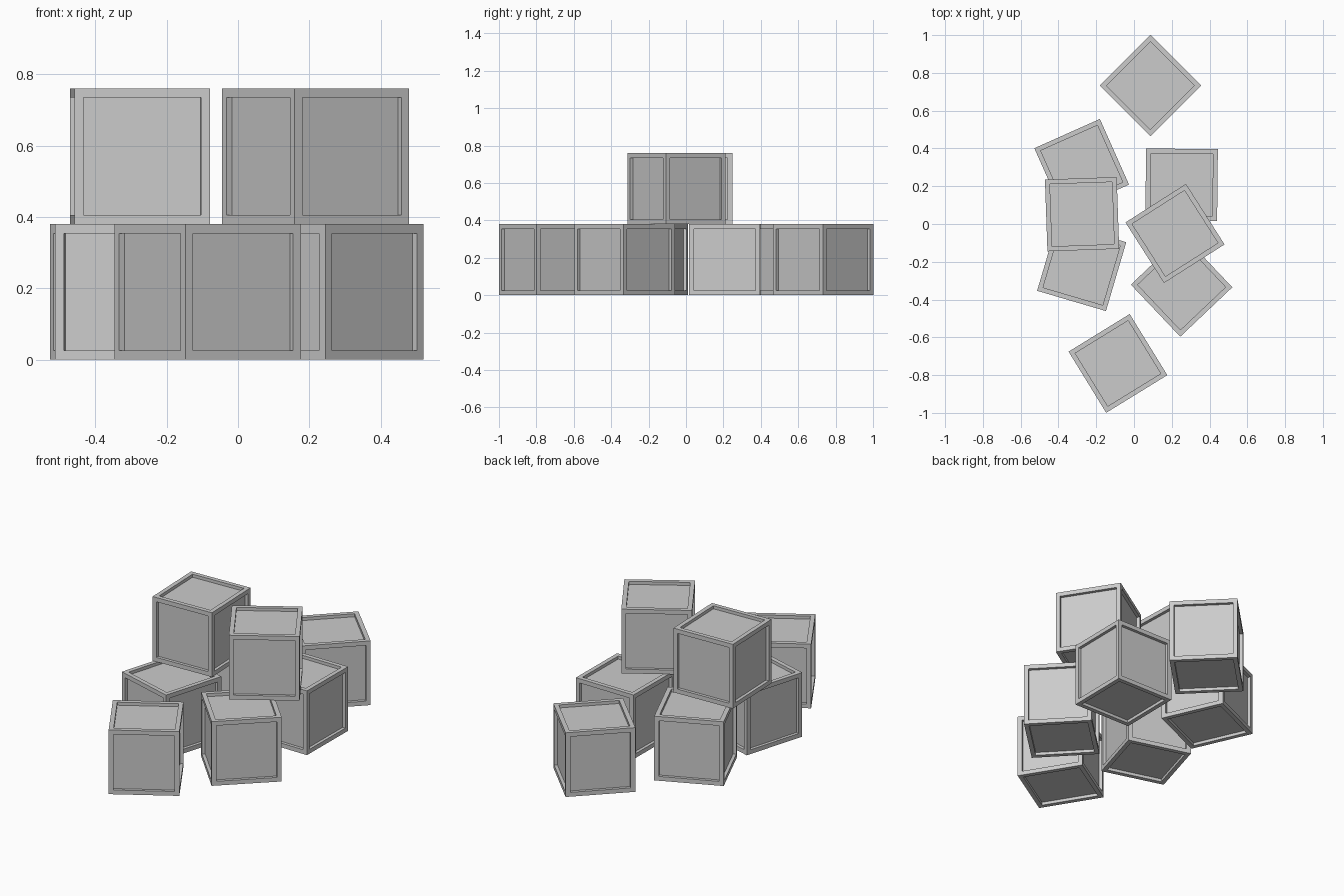
import bpy
import bmesh
from math import radians

SIZE = 0.38      # edge of a crate
BORDER = 0.036   # width of the frame around each panel
RECESS = 0.018   # depth of each panel

cube = bpy.data.objects.get("Cube")
if cube:
    bpy.data.objects.remove(cube, do_unlink=True)

grey = bpy.data.materials.new("crate grey")
grey.use_nodes = True
colour = (0.6, 0.6, 0.6, 1)
grey.diffuse_color = colour
grey.node_tree.nodes["Principled BSDF"].inputs["Base Color"].default_value = colour

# One crate mesh: a cube with a sunken panel in all six sides
bm = bmesh.new()
bmesh.ops.create_cube(bm, size=SIZE)
panels = bm.faces[:]
bmesh.ops.inset_individual(bm, faces=panels, thickness=BORDER)
for panel in panels:
    normal = panel.normal.copy()
    # keep the rim in place and push a copy of the panel inwards
    sunk = bmesh.ops.extrude_discrete_faces(bm, faces=[panel])["faces"][0]
    bmesh.ops.translate(bm, verts=sunk.verts[:], vec=normal * -RECESS)
bmesh.ops.recalc_face_normals(bm, faces=bm.faces[:])
crate_mesh = bpy.data.meshes.new("crate")
bm.to_mesh(crate_mesh)
bm.free()
crate_mesh.materials.append(grey)

# Each crate: name, x, y, layer, turn in degrees
crates = [
    ("back_crate", 0.087, 0.733, 0, 45),
    ("back_right_crate", -0.277, 0.305, 0, 24),
    ("front_right_crate", -0.277, -0.225, 0, -16.4),
    ("back_left_crate", 0.252, 0.208, 0, -0.6),
    ("front_left_crate", 0.252, -0.328, 0, 43.5),
    ("front_crate", -0.085, -0.738, 0, 31.6),
    ("top_right_crate", -0.275, 0.052, 1, 2),
    ("top_left_crate", 0.217, -0.05, 1, 32.5),
]
for name, x, y, layer, turn in crates:
    crate = bpy.data.objects.new(name, crate_mesh)
    crate.location = (x, y, SIZE * (layer + 0.5))
    crate.rotation_euler.z = radians(turn)
    bpy.context.collection.objects.link(crate)
